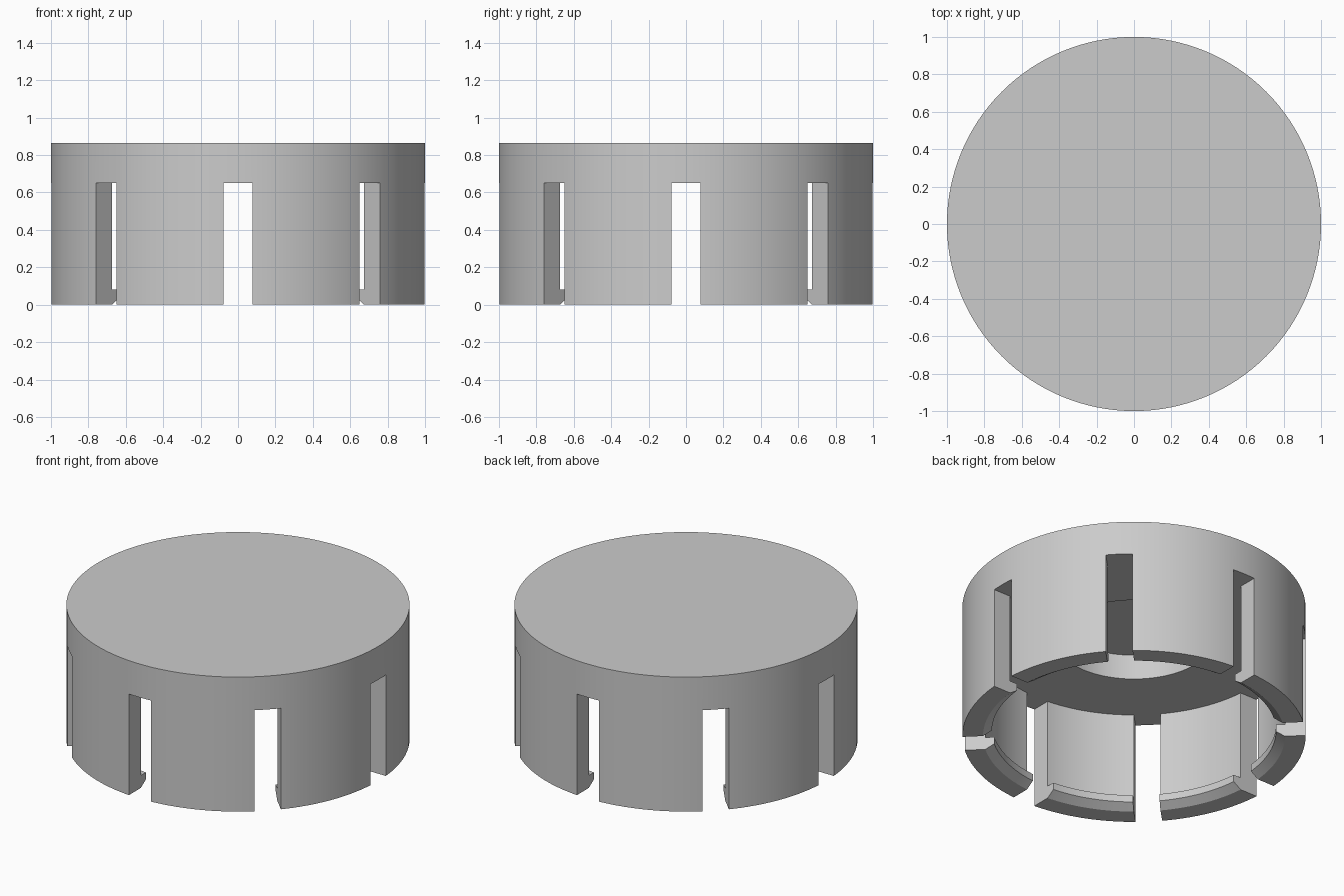
import bpy, bmesh, math
from mathutils import Matrix, Vector

old = bpy.data.objects.get("Cube")
if old:
    bpy.data.objects.remove(old, do_unlink=True)

HEIGHT, CEILING, RECESS_TOP = 0.865, 0.65, 0.81
OUTER, INNER, LIP, RECESS = 1.0, 0.88, 0.828, 0.46
SLOT_WIDTH, SLOTS = 0.156, 8

grey = bpy.data.materials.new("plain grey")
grey.use_nodes = True
colour = (0.6, 0.6, 0.6, 1)
grey.diffuse_color = colour
grey.node_tree.nodes["Principled BSDF"].inputs["Base Color"].default_value = colour


def add_object(name, bm):
    bmesh.ops.recalc_face_normals(bm, faces=bm.faces)
    mesh = bpy.data.meshes.new(name)
    bm.to_mesh(mesh)
    bm.free()
    mesh.materials.append(grey)
    obj = bpy.data.objects.new(name, mesh)
    bpy.context.collection.objects.link(obj)
    return obj


# Cap: revolved section with a solid top, a round recess and an inner snap lip
section = [
    (0, HEIGHT), (OUTER, HEIGHT), (OUTER, 0), (INNER, 0),
    (LIP, 0.035), (LIP, 0.08), (INNER, 0.08), (INNER, CEILING),
    (RECESS, CEILING), (RECESS, RECESS_TOP), (0, RECESS_TOP),
]
bm = bmesh.new()
verts = [bm.verts.new((r, 0, z)) for r, z in section]
edges = [bm.edges.new(pair) for pair in zip(verts, verts[1:])]
bmesh.ops.spin(bm, geom=verts + edges, cent=(0, 0, 0), axis=(0, 0, 1),
               angle=math.tau, steps=128, use_merge=True)
bmesh.ops.remove_doubles(bm, verts=bm.verts, dist=0.0001)
cap = add_object("slotted_cap", bm)

# Cutters: one box for each slot around the wall
bm = bmesh.new()
bottom = -0.1
for i in range(SLOTS):
    place = (Matrix.Rotation(math.tau * i / SLOTS, 4, "Z")
             @ Matrix.Translation((0.9, 0, (CEILING + bottom) / 2))
             @ Matrix.Diagonal(Vector((0.4, SLOT_WIDTH, CEILING - bottom, 1))))
    bmesh.ops.create_cube(bm, size=1, matrix=place)
cutter = add_object("slot_cutter", bm)
cutter.hide_render = True

# Cut the slots, then discard the cutter
boolean = cap.modifiers.new("slots", "BOOLEAN")
boolean.operation = "DIFFERENCE"
boolean.solver = "EXACT"
boolean.object = cutter
bpy.ops.object.select_all(action="DESELECT")
cap.select_set(True)
bpy.context.view_layer.objects.active = cap
bpy.ops.object.modifier_apply(modifier=boolean.name)
bpy.data.objects.remove(cutter, do_unlink=True)
bpy.ops.object.shade_smooth_by_angle(angle=math.radians(25))
